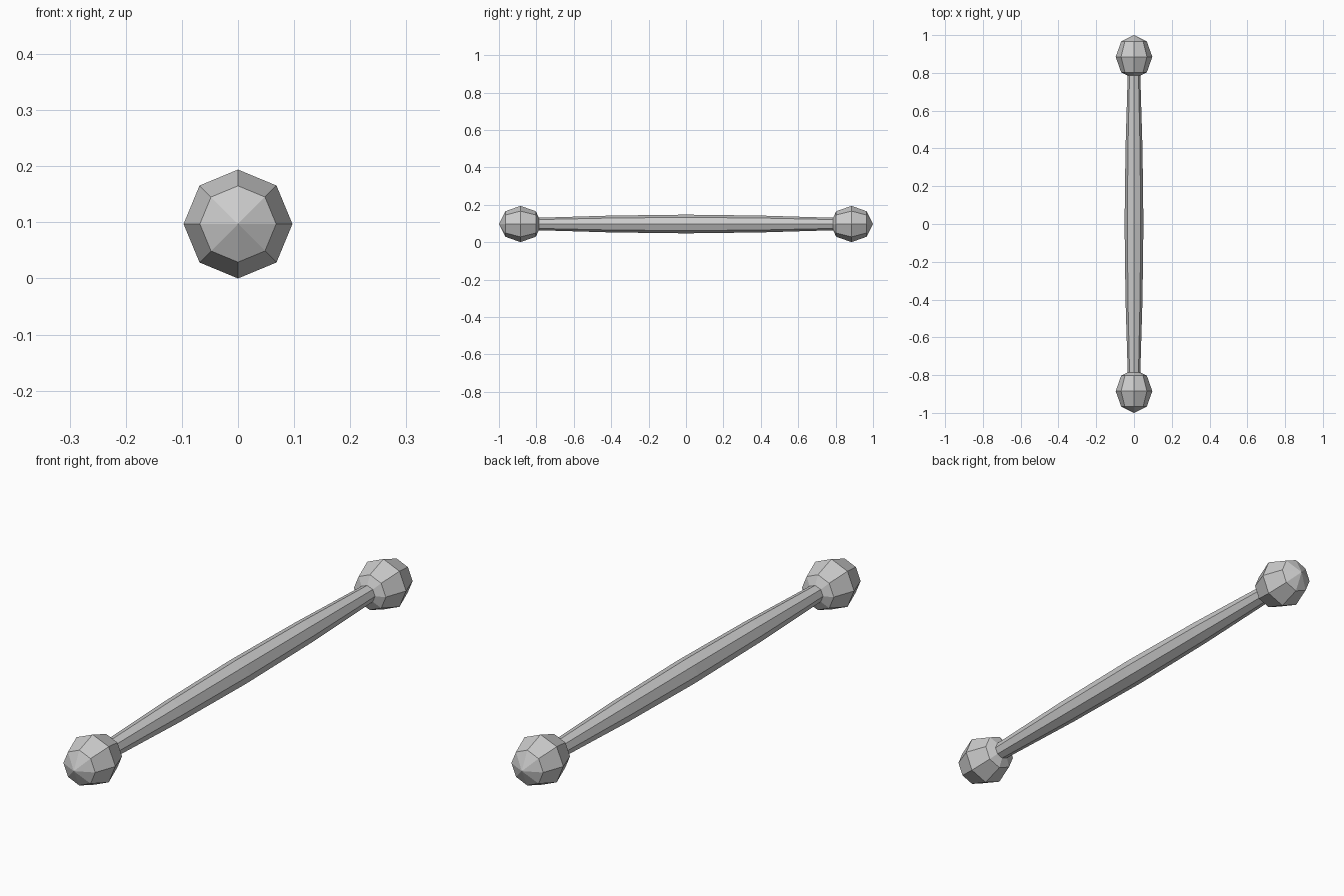
import bpy, bmesh, math

if "Cube" in bpy.data.objects:
    bpy.data.objects.remove(bpy.data.objects["Cube"])

SIDES = 8
CENTRE_Z = 0.097


def lathe(name, profile):
    """Spin (y, radius) points around the long axis; zero radius makes a tip."""
    bm = bmesh.new()
    rings = []
    for y, r in profile:
        if r == 0:
            rings.append([bm.verts.new((0, y, CENTRE_Z))] * SIDES)
        else:
            rings.append([bm.verts.new((r * math.cos(math.tau * i / SIDES), y,
                                        CENTRE_Z + r * math.sin(math.tau * i / SIDES)))
                          for i in range(SIDES)])
    for a, b in zip(rings, rings[1:]):
        for i in range(SIDES):
            j = (i + 1) % SIDES
            bm.faces.new(dict.fromkeys((a[i], a[j], b[j], b[i])))
    bmesh.ops.recalc_face_normals(bm, faces=bm.faces)
    mesh = bpy.data.meshes.new(name)
    bm.to_mesh(mesh)
    bm.free()
    obj = bpy.data.objects.new(name, mesh)
    bpy.context.collection.objects.link(obj)
    return obj


# Slightly swollen shaft, its ends sunk into the knobs
lathe("shaft", [(-0.80, 0.033), (-0.40, 0.045), (0, 0.05), (0.40, 0.045), (0.80, 0.033)])

# Faceted end knobs, stretched along the shaft
for name, side in (("front_knob", -1), ("back_knob", 1)):
    lathe(name, [(side * y, r) for y, r in
                 ((1.0, 0), (0.966, 0.068), (0.885, 0.097), (0.803, 0.068), (0.77, 0))])
